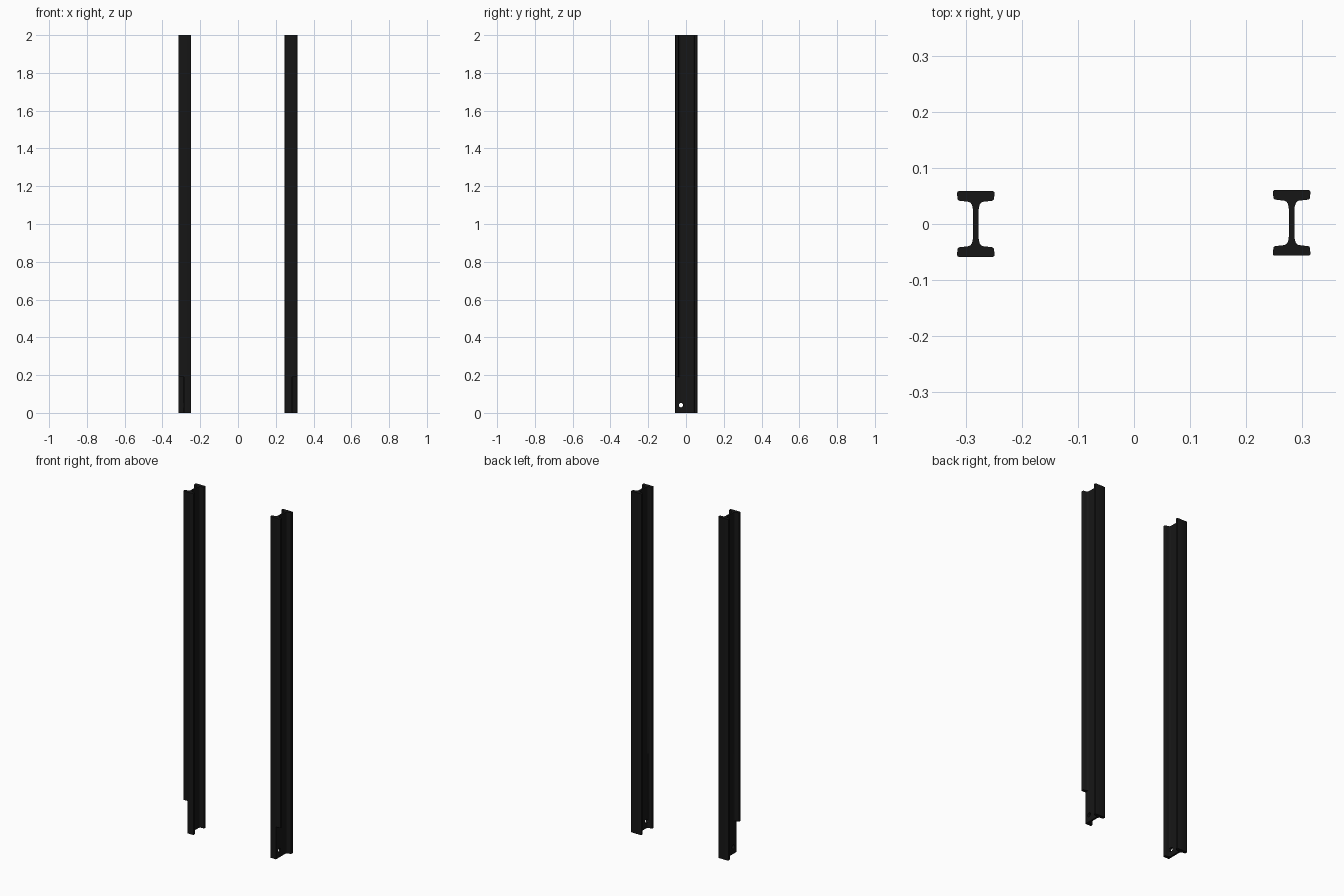
import bpy, bmesh
from math import pi, radians
from mathutils import Matrix, Vector

if "Cube" in bpy.data.objects:
    bpy.data.objects.remove(bpy.data.objects["Cube"])

steel = bpy.data.materials.new("dark_steel")
steel.diffuse_color = (0.008, 0.008, 0.008, 1)
steel.use_nodes = True
steel.node_tree.nodes["Principled BSDF"].inputs["Base Color"].default_value = steel.diffuse_color


def new_object(name, bm):
    bmesh.ops.recalc_face_normals(bm, faces=bm.faces)
    mesh = bpy.data.meshes.new(name)
    bm.to_mesh(mesh)
    bm.free()
    obj = bpy.data.objects.new(name, mesh)
    bpy.context.collection.objects.link(obj)
    return obj


# Quarter of the rolled I-section, from flange outer face to web
quarter = [(0.0305, 0.0585), (0.0325, 0.0575), (0.0335, 0.0555),
           (0.0325, 0.0440), (0.0315, 0.0425), (0.0295, 0.0415),
           (0.0125, 0.0395), (0.0095, 0.0380), (0.0070, 0.0345),
           (0.0055, 0.0290), (0.0050, 0.0230)]
section = (quarter + [(x, -y) for x, y in reversed(quarter)]
           + [(-x, -y) for x, y in quarter]
           + [(-x, y) for x, y in reversed(quarter)])


def make_beam(name):
    bm = bmesh.new()
    face = bm.faces.new([bm.verts.new((x, y, 0)) for x, y in section])
    ext = bmesh.ops.extrude_face_region(bm, geom=[face])
    tops = [v for v in ext["geom"] if isinstance(v, bmesh.types.BMVert)]
    bmesh.ops.translate(bm, verts=tops, vec=(0, 0, 2))
    return new_object(name, bm)


def notch_cutter(side):
    # removes the outer half of the front flange near the foot
    bm = bmesh.new()
    bmesh.ops.create_cube(bm, size=1)
    bmesh.ops.scale(bm, verts=bm.verts, vec=(0.04, 0.047, 0.24))
    bmesh.ops.translate(bm, verts=bm.verts, vec=(side * 0.0252, -0.0535, 0.07))
    return new_object("notch_cutter", bm)


def hole_cutter():
    # bolt hole through the web
    bm = bmesh.new()
    m = Matrix.Translation(Vector((0, -0.028, 0.041))) @ Matrix.Rotation(pi / 2, 4, 'Y')
    bmesh.ops.create_cone(bm, cap_ends=True, segments=24, radius1=0.012,
                          radius2=0.012, depth=0.1, matrix=m)
    return new_object("hole_cutter", bm)


def carve(obj, cutter):
    bpy.context.view_layer.objects.active = obj
    mod = obj.modifiers.new("cut", 'BOOLEAN')
    mod.operation, mod.solver, mod.object = 'DIFFERENCE', 'EXACT', cutter
    bpy.ops.object.modifier_apply(modifier=mod.name)
    bpy.data.objects.remove(cutter)


# Two mirrored beams
for name, side, x, y in (("left_beam", -1, -0.282, 0.0), ("right_beam", 1, 0.281, 0.002)):
    beam = make_beam(name)
    carve(beam, notch_cutter(side))
    carve(beam, hole_cutter())
    beam.data.materials.clear()
    beam.data.materials.append(steel)
    beam.location = (x, y, 0)
    bpy.ops.object.select_all(action='DESELECT')
    beam.select_set(True)
    bpy.context.view_layer.objects.active = beam
    bpy.ops.object.shade_smooth_by_angle(angle=radians(35))
